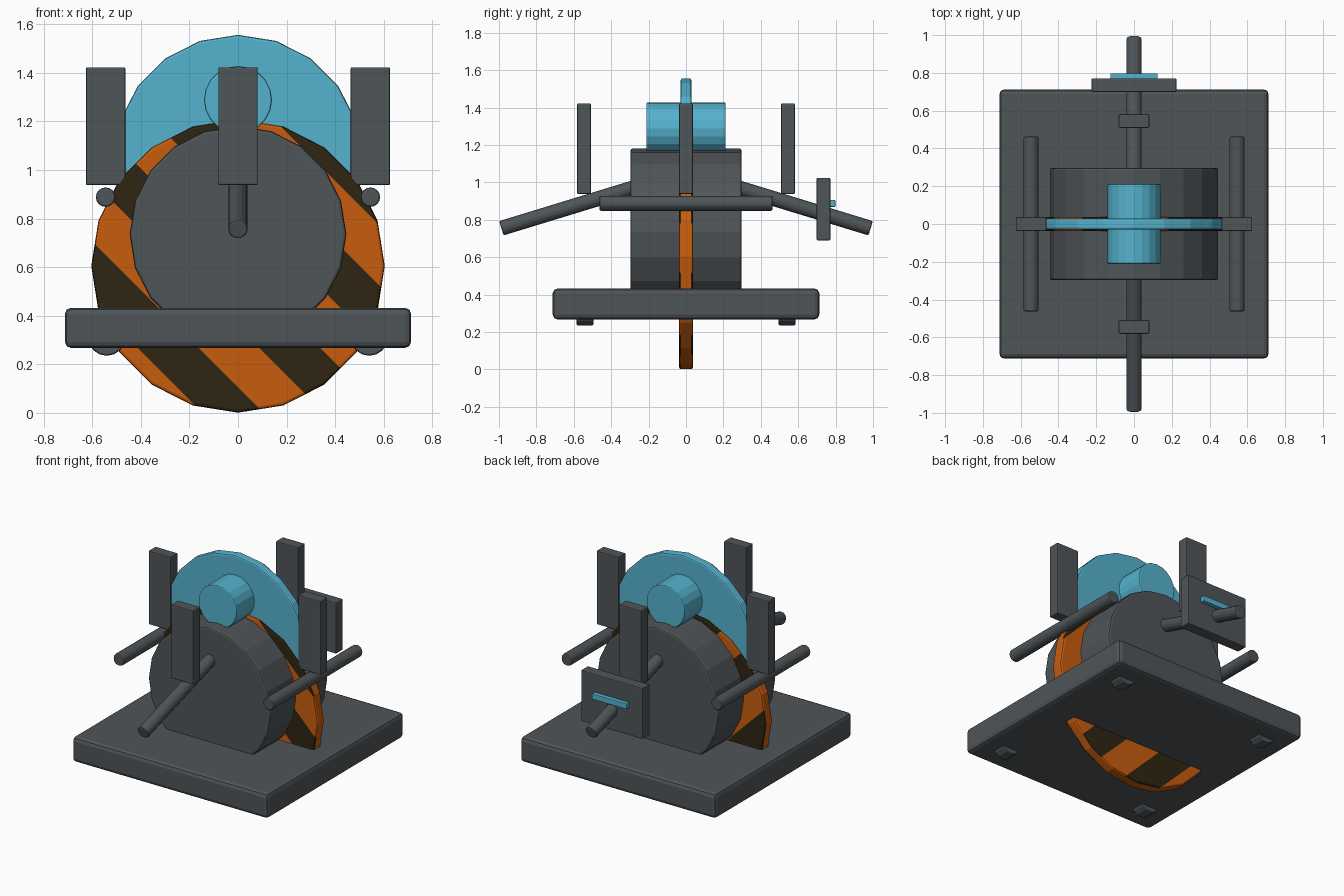
import bpy, bmesh, math
from mathutils import Matrix, Vector

if "Cube" in bpy.data.objects:
    bpy.data.objects.remove(bpy.data.objects["Cube"])


def material(name, rgb):
    m = bpy.data.materials.new(name)
    m.diffuse_color = (*rgb, 1)
    m.use_nodes = True
    m.node_tree.nodes["Principled BSDF"].inputs["Base Color"].default_value = m.diffuse_color
    return m


GREY = material("dark_grey", (0.078, 0.09, 0.097))
BLUE = material("sky_blue", (0.09, 0.45, 0.62))
ORANGE = material("orange", (0.58, 0.107, 0.004))
BLACK = material("stripe_black", (0.028, 0.018, 0.006))


def finish(name, bm, mats, bevel, loc):
    """Bevel the sharp edges and turn the bmesh into an object."""
    if bevel:
        sharp = [e for e in bm.edges if e.calc_face_angle(0) > 0.6]
        bmesh.ops.bevel(bm, geom=sharp, offset=bevel, segments=2, profile=0.5, affect='EDGES')
    bmesh.ops.recalc_face_normals(bm, faces=bm.faces)
    me = bpy.data.meshes.new(name)
    bm.to_mesh(me)
    bm.free()
    for m in mats:
        me.materials.append(m)
    ob = bpy.data.objects.new(name, me)
    ob.location = loc
    bpy.context.collection.objects.link(ob)
    return ob


def box(name, loc, size, mat, bevel=0.006):
    bm = bmesh.new()
    bmesh.ops.create_cube(bm, size=1, matrix=Matrix.Diagonal((*size, 1)))
    return finish(name, bm, [mat], bevel, loc)


def drum(name, loc, radius, length, mats, sides=20, bevel=0.008, tilt=0):
    """Cylinder lying along y, optionally tilted about x."""
    bm = bmesh.new()
    bmesh.ops.create_cone(bm, cap_ends=True, segments=sides, radius1=radius, radius2=radius,
                          depth=length, matrix=Matrix.Rotation(math.pi / 2, 4, 'X'))
    ob = finish(name, bm, mats, bevel, loc)
    ob.rotation_euler.x = tilt
    return ob


# Base plate and feet
box("base_plate", (0, 0, 0.35), (1.425, 1.425, 0.165), GREY, 0.025)
for x in (-0.54, 0.54):
    for y in (-0.54, 0.54):
        drum("foot", (x, y, 0.312), 0.077, 0.09, [GREY], 16)

# Main drum and blue wheel with its hub
drum("main_drum", (0, 0, 0.735), 0.446, 0.595, [GREY], bevel=0.012)
drum("blue_wheel", (0, 0, 1.046), 0.51, 0.058, [BLUE], bevel=0.01)
drum("blue_hub", (0, 0, 1.288), 0.14, 0.425, [BLUE])

# Warning disc: cut along diagonal bands, alternate bands painted
disc = drum("striped_disc", (0, 0, 0.605), 0.604, 0.075, [ORANGE, BLACK], bevel=0.012)
bm = bmesh.new()
bm.from_mesh(disc.data)
BAND = 0.25
for i in range(-3, 4):
    bmesh.ops.bisect_plane(bm, geom=bm.verts[:] + bm.edges[:] + bm.faces[:],
                           plane_co=Vector((i * BAND, 0, 0)), plane_no=Vector((1, 0, 1)))
bm.normal_update()
for f in bm.faces:
    c = f.calc_center_median()
    band = math.floor((c.x + c.z) / BAND)
    f.material_index = 1 if band % 2 and abs(f.normal.y) > 0.2 else 0
bm.to_mesh(disc.data)
bm.free()

# Four upright posts
for x, y in ((-0.545, 0), (0.545, 0), (0, -0.545), (0, 0.545)):
    box("post", (x, y, 1.18), (0.162, 0.073, 0.485), GREY)

# Level side rods, sloping front and back rods
for s in (-1, 1):
    drum("side_rod", (s * 0.545, 0, 0.888), 0.04, 0.925, [GREY], 16)
    drum("sloping_rod", (0, s * 0.545, 0.89), 0.04, 0.925, [GREY], 16,
         tilt=-s * math.radians(17))

# Rear plate with blue slot marker
box("rear_plate", (0, 0.735, 0.857), (0.45, 0.073, 0.335), GREY)
box("rear_marker", (0, 0.78, 0.888), (0.25, 0.036, 0.037), BLUE, 0.003)
